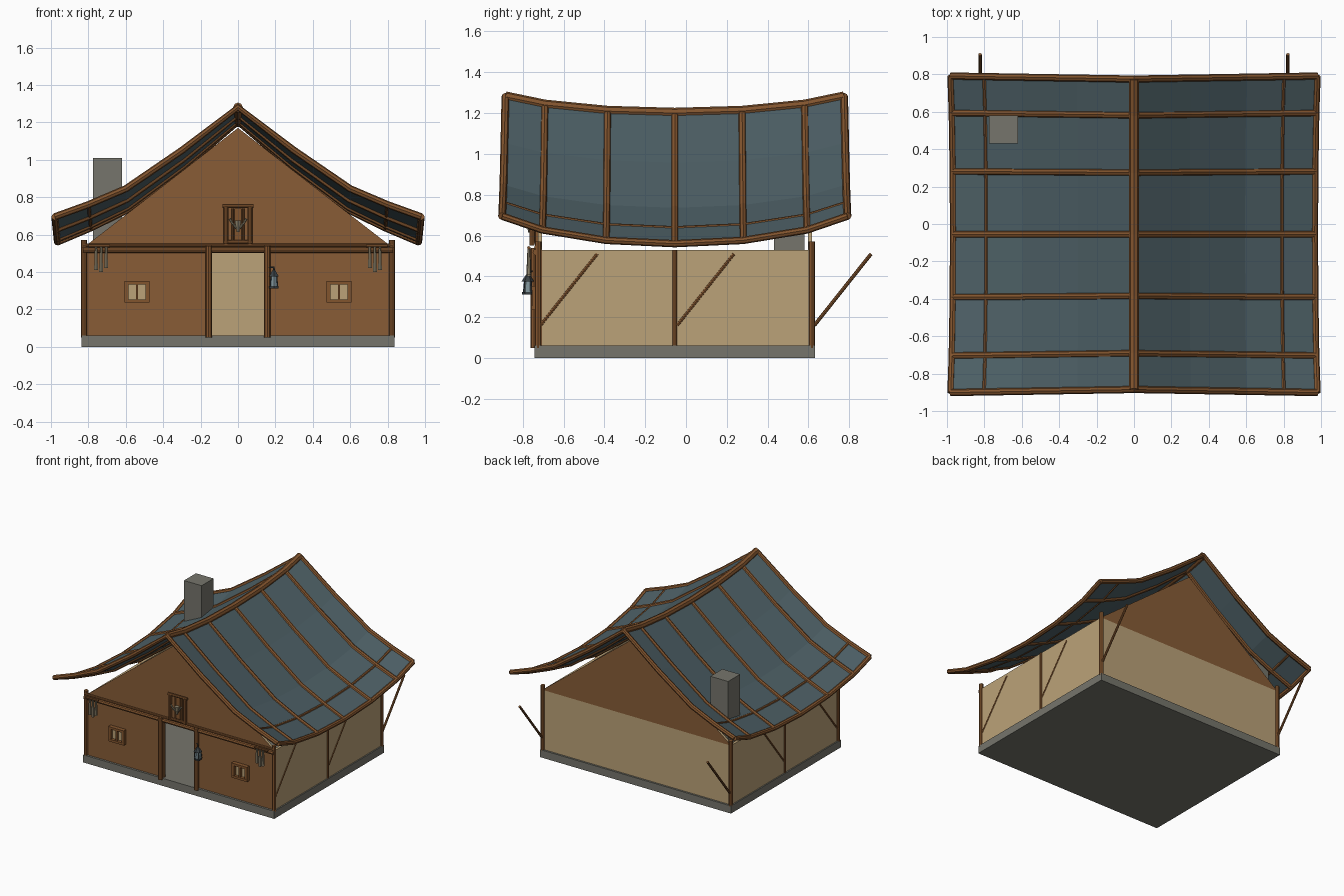
import bpy, bmesh
from mathutils import Vector

cube = bpy.data.objects.get("Cube")
if cube:
    bpy.data.objects.remove(cube, do_unlink=True)


def material(name, rgb):
    m = bpy.data.materials.new(name)
    m.use_nodes = True
    m.diffuse_color = (*rgb, 1)
    m.node_tree.nodes["Principled BSDF"].inputs["Base Color"].default_value = (*rgb, 1)
    return m


STONE = material("grey stone", (.18, .178, .15))
TAN = material("tan plaster", (.497, .361, .188))
BROWN = material("brown boards", (.246, .107, .037))
WOOD = material("timber", (.223, .089, .027))
SLATE = material("blue slate", (.075, .117, .133))
IRON = material("dark iron", (.04, .05, .055))
GLASS = material("lantern glass", (.22, .30, .33))
HIDE = material("pale hide", (.27, .23, .15))


def add(name, mesh, *mats):
    for m in mats:
        mesh.materials.append(m)
    ob = bpy.data.objects.new(name, mesh)
    bpy.context.collection.objects.link(ob)
    return ob


def box(name, lo, hi, mat):
    bm = bmesh.new()
    bmesh.ops.create_cube(bm, size=1)
    lo, hi = Vector(lo), Vector(hi)
    for v in bm.verts:
        v.co = (lo + hi) / 2 + v.co * (hi - lo)
    me = bpy.data.meshes.new(name)
    bm.to_mesh(me)
    bm.free()
    return add(name, me, mat)


def pole(name, pts, r, mat=WOOD):
    """Round timber swept along a polyline."""
    cu = bpy.data.curves.new(name, 'CURVE')
    cu.dimensions = '3D'
    cu.bevel_depth = r
    cu.bevel_resolution = 2
    cu.use_fill_caps = True
    sp = cu.splines.new('POLY')
    sp.points.add(len(pts) - 1)
    for p, co in zip(sp.points, pts):
        p.co = (*co, 1)
    sp.use_smooth = False
    tmp = bpy.data.objects.new(name + "_path", cu)
    bpy.context.collection.objects.link(tmp)
    bpy.context.view_layer.update()
    me = bpy.data.meshes.new_from_object(
        tmp.evaluated_get(bpy.context.evaluated_depsgraph_get()))
    bpy.data.objects.remove(tmp, do_unlink=True)
    me.materials.clear()
    return add(name, me, mat)


def cone(name, center, r1, r2, h, mat, sides=6):
    bm = bmesh.new()
    bmesh.ops.create_cone(bm, cap_ends=True, segments=sides, radius1=r1, radius2=r2, depth=h)
    bmesh.ops.translate(bm, verts=bm.verts, vec=center)
    me = bpy.data.meshes.new(name)
    bm.to_mesh(me)
    bm.free()
    return add(name, me, mat)


MID = -.055                       # middle of the house along y
FRONT, BACK = -.725, .617         # wall planes
W, FLOOR, TOP = .827, .06, .53    # half width, wall foot and wall head
T = .02                           # wall thickness

# Foundation slab and chimney
box("foundation", (-.837, -.742, 0), (.837, .632, FLOOR), STONE)
box("chimney", (-.775, .43, FLOOR), (-.62, .58, 1.01), STONE)

# Walls, with an open doorway in the front
for s, side in ((-1, "right"), (1, "left")):
    xs = sorted((s * W, s * (W - T)))
    box(side + "_wall", (xs[0], FRONT + T, FLOOR), (xs[1], BACK, TOP), TAN)
    xs = sorted((s * W, s * .14))
    box(side + "_front_wall", (xs[0], FRONT, FLOOR), (xs[1], FRONT + T, TOP), BROWN)
box("door_lintel", (-.14, FRONT, .505), (.14, FRONT + T, TOP), BROWN)
box("back_wall", (-W, BACK - T, FLOOR), (W, BACK, TOP), TAN)


# Gables: boarded outside, plaster on edges and inside
def gable(name, y, out):
    bm = bmesh.new()
    face = bm.faces.new([bm.verts.new(p) for p in ((-W, y, TOP), (W, y, TOP), (0, y, 1.17))])
    ext = bmesh.ops.extrude_face_region(bm, geom=[face])
    bmesh.ops.translate(bm, vec=(0, -out * T, 0),
                        verts=[g for g in ext['geom'] if isinstance(g, bmesh.types.BMVert)])
    bmesh.ops.recalc_face_normals(bm, faces=bm.faces)
    for f in bm.faces:
        f.material_index = 0 if f.normal.y * out > .5 else 1
    me = bpy.data.meshes.new(name)
    bm.to_mesh(me)
    bm.free()
    add(name, me, BROWN, TAN)


gable("front_gable", FRONT, -1)
gable("back_gable", BACK, 1)

# Roof shape: cross profile at the ends, sagging toward the middle
PROFILE = [(0, 1.28), (.3, 1.05), (.6, .845), (.8, .76), (.98, .695)]
STATIONS = [(.83, 0), (.637, .5), (.33, .88), (0, 1)]
STATIONS += [(-o, k) for o, k in STATIONS[-2::-1]]


def roof_point(side, i, station):
    x, z = PROFILE[i]
    o, sag = station
    return (side * x * (1 - .014 * sag), MID - o * (1 + .02 * x),
            z - sag * (.08 + .055 * x / .98))


SPAN = [(-1, i) for i in (4, 3, 2, 1)] + [(1, i) for i in range(5)]

bm = bmesh.new()
grid = [[bm.verts.new(roof_point(s, i, st)) for s, i in SPAN] for st in STATIONS]
for a, b in zip(grid, grid[1:]):
    for j in range(len(SPAN) - 1):
        bm.faces.new((a[j], a[j + 1], b[j + 1], b[j]))
bmesh.ops.recalc_face_normals(bm, faces=bm.faces)
me = bpy.data.meshes.new("roof_skin")
bm.to_mesh(me)
bm.free()
skin = add("roof_skin", me, SLATE)
solid = skin.modifiers.new("thickness", 'SOLIDIFY')
solid.thickness = .01
solid.offset = 0

# Roof timbers
for n, st in enumerate(STATIONS):
    pole(f"rafter_{n + 1}", [roof_point(s, i, st) for s, i in SPAN], .019)
pole("ridge_beam", [roof_point(1, 0, st) for st in STATIONS], .026)
for s, side in ((-1, "right"), (1, "left")):
    pole(side + "_eave_beam", [roof_point(s, 4, st) for st in STATIONS], .018)
    pole(side + "_purlin", [roof_point(s, 3, st) for st in STATIONS], .011)

# Wall posts with slanted braces
for s, side in ((-1, "right"), (1, "left")):
    x = s * .823
    for name, y, top in (("front", FRONT, .57), ("middle", MID, TOP), ("back", BACK, .57)):
        pole(f"{side}_{name}_post", [(x, y, .05), (x, y, top)], .016 if top > TOP else .012)
        pole(f"{side}_{name}_brace", [(x, y + .012, .16), (x, y + .29, .51)], .009)
    pole(side + "_door_post", [(s * .157, -.745, .05), (s * .157, -.745, .54)], .018)
pole("front_beam", [(-.83, -.735, .518), (.83, -.735, .518)], .016)
pole("front_rail", [(-.83, -.735, .543), (.83, -.735, .543)], .009)

# Front windows
for s, side in ((-1, "right"), (1, "left")):
    c = s * .54
    box(side + "_window_pane", (c - .05, -.732, .25), (c + .05, -.724, .335), TAN)
    for dx in (-.057, 0, .057):
        w = .011 if dx else .006
        box(side + "_window_bar", (c + dx - w, -.755, .236), (c + dx + w, -.722, .352), WOOD)
    for z in (.236, .334):
        box(side + "_window_rail", (c - .067, -.757, z), (c + .067, -.722, z + .018), WOOD)

# Framed carving above the door
for s, side in ((-1, "right"), (1, "left")):
    pole(side + "_frame_post", [(s * .064, -.755, .55), (s * .064, -.755, .75)], .013)
    pole(side + "_frame_slat", [(s * .028, -.745, .56), (s * .028, -.745, .74)], .007)
    pole(side + "_carved_horn", [(s * .008, -.765, .635), (s * .03, -.775, .66),
                                 (s * .045, -.775, .685)], .007, HIDE)
pole("frame_top", [(-.083, -.755, .752), (.083, -.755, .752)], .011)
pole("frame_sill", [(-.075, -.755, .56), (.075, -.755, .56)], .01)
box("carved_board", (-.018, -.75, .57), (.018, -.722, .74), WOOD)
cone("carved_head", (0, -.765, .645), .008, .02, .06, HIDE)

# Hides hanging from pegs by the corners
for s, side in ((-1, "right"), (1, "left")):
    pole(side + "_hide_peg", [(s * .685, -.77, .54), (s * .80, -.77, .54)], .008)
    for k, low in enumerate((.42, .40, .41)):
        x = s * (.705 + .027 * k)
        cone(f"{side}_hide_{k + 1}", (x, -.77, (low + .535) / 2), .012, .007, .535 - low, HIDE)

# Lantern on the door post
LX, LY = .192, -.775
pole("lantern_hook", [(.157, -.745, .425), (LX, LY, .425), (LX, LY, .40)], .005, IRON)
cone("lantern_cap", (LX, LY, .392), .031, .008, .035, IRON)
cone("lantern_glass", (LX, LY, .35), .024, .019, .055, GLASS)
cone("lantern_base", (LX, LY, .318), .029, .029, .012, IRON)
for dx in (-1, 1):
    for dy in (-1, 1):
        pole("lantern_bar", [(LX + dx * .02, LY + dy * .02, .32),
                             (LX + dx * .015, LY + dy * .015, .38)], .003, IRON)
